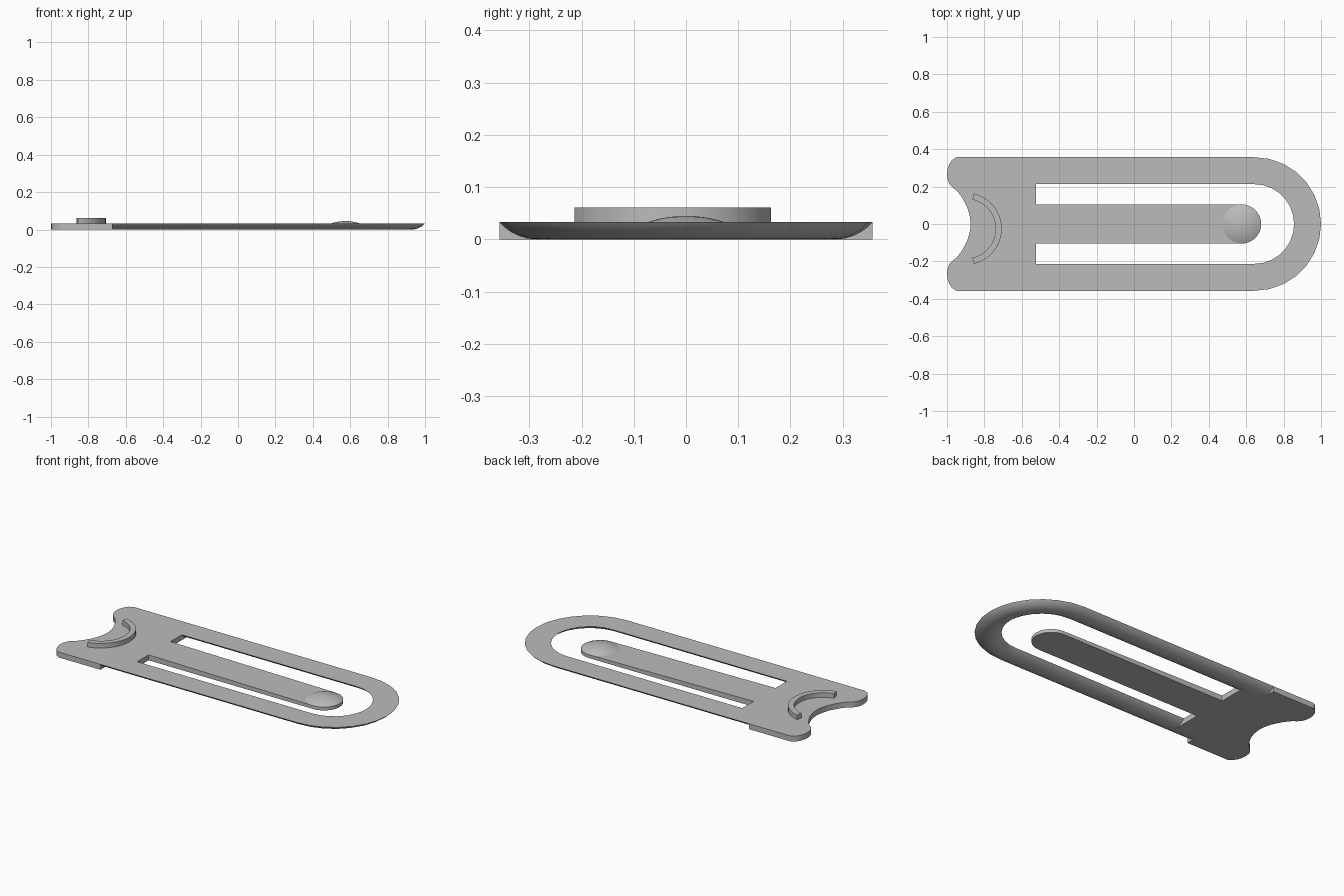
import bpy, bmesh
from math import sin, cos, pi, sqrt, radians

cube = bpy.data.objects.get("Cube")
if cube:
    bpy.data.objects.remove(cube, do_unlink=True)

T = 0.033            # plate thickness
HALF = 0.357         # half width of the plate
RAIL = 0.285         # centre line of the rails
RW = HALF - RAIL     # half width of a rail
BEND = 0.643         # where the round end starts
STEP = -0.67         # end of the square-edged block
ROOT = -0.525        # closed end of the slots

grey = bpy.data.materials.new("plain grey")
grey.use_nodes = True
grey.diffuse_color = (0.5, 0.5, 0.5, 1)
grey.node_tree.nodes["Principled BSDF"].inputs["Base Color"].default_value = (0.5, 0.5, 0.5, 1)


def finish(name, bm):
    bmesh.ops.recalc_face_normals(bm, faces=bm.faces)
    mesh = bpy.data.meshes.new(name)
    bm.to_mesh(mesh)
    bm.free()
    obj = bpy.data.objects.new(name, mesh)
    bpy.context.collection.objects.link(obj)
    mesh.materials.append(grey)
    bpy.ops.object.select_all(action='DESELECT')
    obj.select_set(True)
    bpy.context.view_layer.objects.active = obj
    bpy.ops.object.shade_smooth_by_angle(angle=radians(30))
    return obj


def loft(name, rings):
    """Skin a row of equal closed rings and cap both ends."""
    bm = bmesh.new()
    rows = [[bm.verts.new(p) for p in ring] for ring in rings]
    n = len(rows[0])
    for a, b in zip(rows, rows[1:]):
        for i in range(n):
            j = (i + 1) % n
            bm.faces.new((a[i], a[j], b[j], b[i]))
    bm.faces.new(rows[0])
    bm.faces.new(rows[-1])
    return finish(name, bm)


def prism(name, outline, z0, z1):
    return loft(name, [[(x, y, z) for x, y in outline] for z in (z0, z1)])


def arc(cx, cy, r, a0, a1, n):
    angles = [radians(a0 + (a1 - a0) * i / n) for i in range(n + 1)]
    return [(cx + r * cos(a), cy + r * sin(a)) for a in angles]


# Block with two rounded lobes and a concave end
half = [(ROOT, RAIL), (STEP, RAIL), (STEP, HALF), (-0.949, HALF), (-0.972, 0.343),
        (-0.988, 0.32), (-0.997, 0.293), (-1.0, 0.267), (-0.997, 0.24),
        (-0.987, 0.214), (-0.97, 0.195), (-0.949, 0.18), (-0.925, 0.15),
        (-0.906, 0.118), (-0.89, 0.085), (-0.88, 0.053), (-0.875, 0.025)]
prism("end_block", half + [(-0.873, 0)] + [(x, -y) for x, y in reversed(half)], 0, T)

# U-shaped rail: flat on top, rounded underneath
R = (RW ** 2 + T ** 2) / (2 * T)
N = 12
section = []
for i in range(N + 1):
    u = -RW * cos(pi * i / N)
    section.append((u, R - sqrt(R * R - u * u)))
path = [(STEP, -pi / 2)] + [(BEND, -pi / 2 + pi * i / 14) for i in range(15)] + [(STEP, pi / 2)]
loft("loop_rail", [[(x + (RAIL + u) * cos(a), (RAIL + u) * sin(a), z) for u, z in section]
                   for x, a in path])

# Spring tongue, thinning towards its round tip
TIP, TR, TZ = 0.575, 0.105, 0.02
outline = [(ROOT, -TR)] + arc(TIP, 0, TR, -90, 90, 16) + [(ROOT, TR)]
loft("tongue", [[(x, y, 0) for x, y in outline],
                [(x, y, T if x == ROOT else TZ) for x, y in outline]])

# Shallow dome on the tip
RISE = 0.025
DR = (TR ** 2 + RISE ** 2) / (2 * RISE)
rings = []
for k in range(8):
    r = TR * (1 - k / 7.2)
    z = TZ + RISE - DR + sqrt(DR * DR - r * r)
    rings.append([(x, y, z) for x, y in arc(TIP, 0, r, 0, 348.75, 31)])
loft("tip_dome", rings)

# Raised curved ridge on the block
ridge = arc(-0.9, -0.025, 0.193, -77, 77, 20) + arc(-0.9, -0.025, 0.16, 77, -77, 20)
prism("curved_ridge", ridge, T - 0.005, 0.061)
